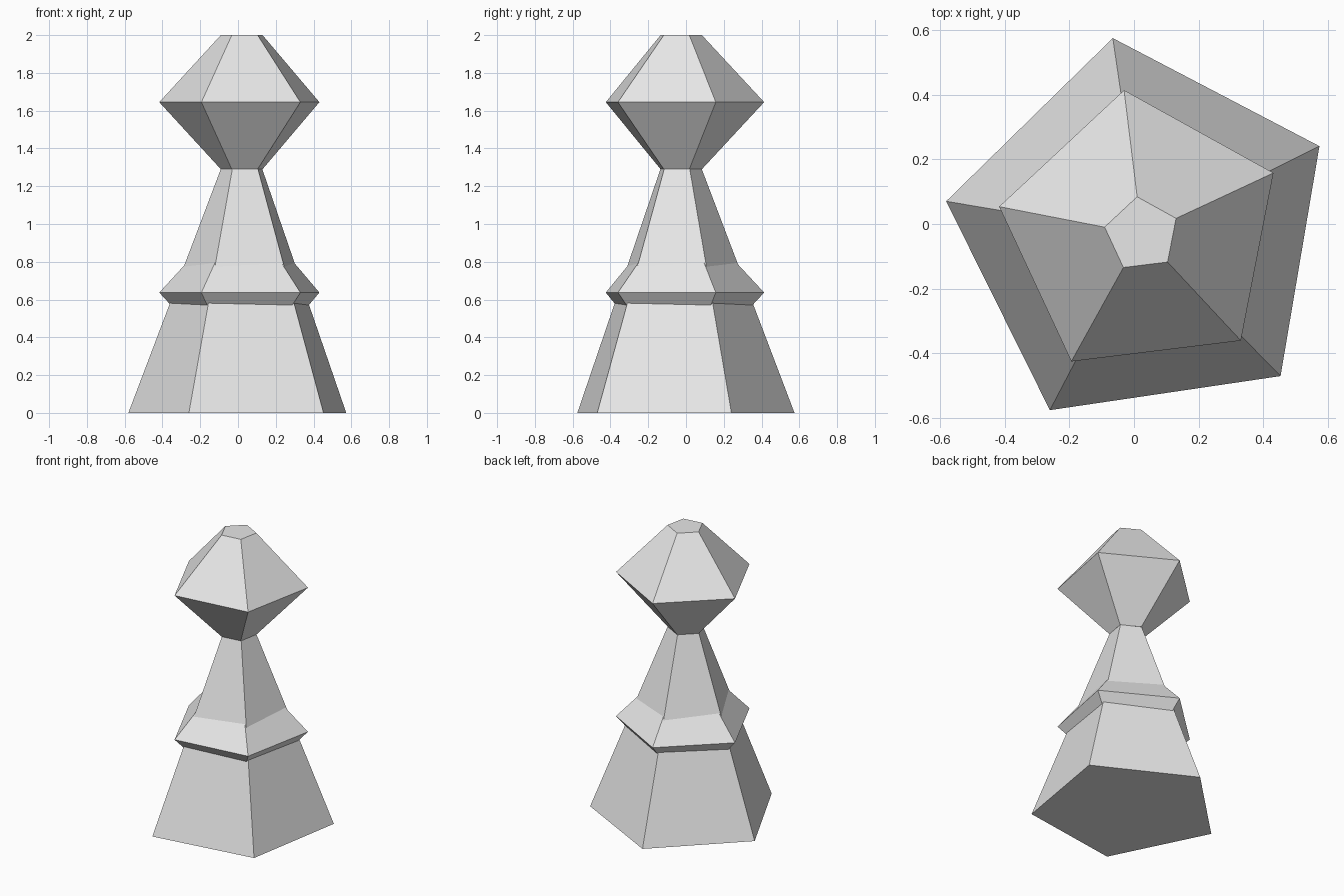
import bpy
import bmesh
from math import cos, sin, radians

SIDES = 5
AXIS = (0.024, -0.032)  # shared vertical axis of all parts

cube = bpy.data.objects.get("Cube")
if cube:
    bpy.data.objects.remove(cube, do_unlink=True)

grey = bpy.data.materials.new("light_grey")
grey.use_nodes = True
grey.diffuse_color = (0.8, 0.8, 0.8, 1)
grey.node_tree.nodes["Principled BSDF"].inputs["Base Color"].default_value = grey.diffuse_color


def faceted_solid(name, profile, turn):
    """Loft pentagonal rings through (radius, height) points and cap both ends."""
    bm = bmesh.new()
    rings = []
    for radius, z in profile:
        angles = [radians(turn + 360 * i / SIDES) for i in range(SIDES)]
        rings.append([bm.verts.new((AXIS[0] + radius * cos(a), AXIS[1] + radius * sin(a), z))
                      for a in angles])
    for low, high in zip(rings, rings[1:]):
        for i in range(SIDES):
            j = (i + 1) % SIDES
            bm.faces.new((low[i], low[j], high[j], high[i]))
    bm.faces.new(rings[0][::-1])
    bm.faces.new(rings[-1])
    bmesh.ops.recalc_face_normals(bm, faces=bm.faces)
    mesh = bpy.data.meshes.new(name)
    bm.to_mesh(mesh)
    bm.free()
    mesh.materials.append(grey)
    obj = bpy.data.objects.new(name, mesh)
    bpy.context.collection.objects.link(obj)
    return obj


def bead(name, middle):
    """Double-tapered bead, widest at its middle height."""
    tip, wide, half = 0.117, 0.449, 0.355
    return faceted_solid(name, [(tip, middle - half), (wide, middle), (tip, middle + half)], 25)


# Tapered body from the ground to the neck
faceted_solid("body", [(0.613, 0), (0.117, 1.29)], 26.4)
# Collar: a bead whose ends are buried in the body
bead("collar", 0.637)
# Head sitting on the neck
bead("head", 1.645)
